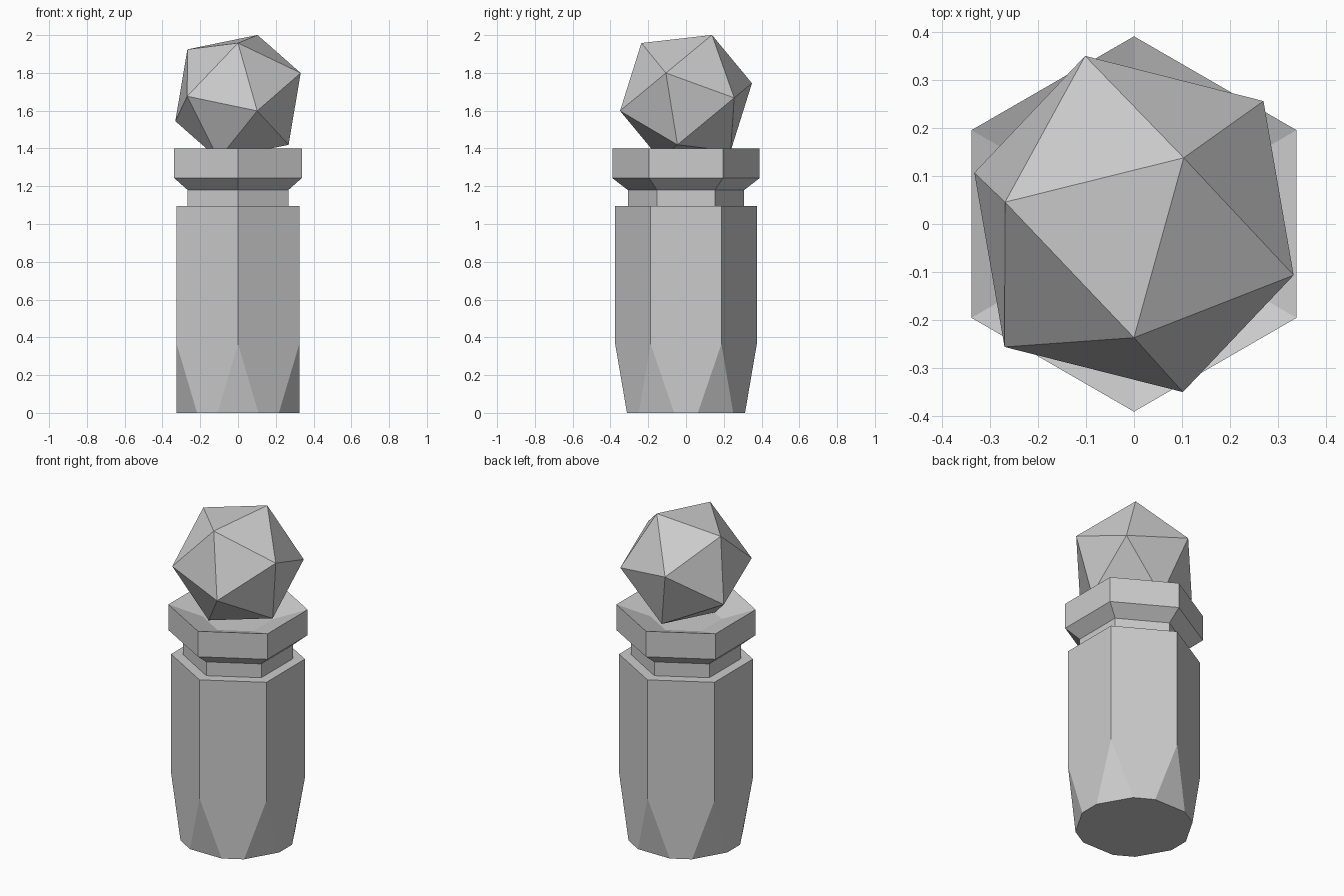
import bpy, bmesh
from math import cos, sin, pi
from mathutils import Vector, Matrix

if "Cube" in bpy.data.objects:
    bpy.data.objects.remove(bpy.data.objects["Cube"])


def finish(name, bm):
    bmesh.ops.recalc_face_normals(bm, faces=bm.faces)
    mesh = bpy.data.meshes.new(name)
    bm.to_mesh(mesh)
    bm.free()
    obj = bpy.data.objects.new(name, mesh)
    bpy.context.collection.objects.link(obj)
    return obj


def hexagon(radius, z):
    return [Vector((radius * cos(pi / 6 + i * pi / 3),
                    radius * sin(pi / 6 + i * pi / 3), z)) for i in range(6)]


def hex_stack(name, profile):
    # Six-sided solid through (radius, height) rings
    bm = bmesh.new()
    rings = [[bm.verts.new(p) for p in hexagon(r, z)] for r, z in profile]
    for a, b in zip(rings, rings[1:]):
        for i in range(6):
            j = (i + 1) % 6
            bm.faces.new((a[i], a[j], b[j], b[i]))
    bm.faces.new(rings[0][::-1])
    bm.faces.new(rings[-1])
    return finish(name, bm)


# Post: hexagonal prism whose corners are cut away towards a 12-sided foot
bm = bmesh.new()
R = 0.375
top = [bm.verts.new(p) for p in hexagon(R, 1.095)]
mid = [bm.verts.new(p) for p in hexagon(R, 0.365)]
base = hexagon(R, 0)
before = [bm.verts.new(base[i].lerp(base[i - 1], 1 / 3)) for i in range(6)]
after = [bm.verts.new(base[i].lerp(base[(i + 1) % 6], 1 / 3)) for i in range(6)]
for i in range(6):
    j = (i + 1) % 6
    bm.faces.new((after[i], before[j], mid[j], top[j], top[i], mid[i]))
    bm.faces.new((before[i], after[i], mid[i]))
bm.faces.new(top)
bm.faces.new([v for i in range(6) for v in (before[i], after[i])][::-1])
finish("post", bm)

# Neck, flared collar and dished top
hex_stack("neck_and_collar", [(0.308, 1.095), (0.308, 1.18), (0.39, 1.243),
                              (0.39, 1.40), (0.20, 1.335)])

# Finial: tilted icosahedron resting in the dish
z_axis = Vector((0.103, 0.137, 0.3275)).normalized()
corner = Vector((0.333, -0.107, 0.1275))
x_axis = (corner - z_axis * corner.dot(z_axis)).normalized()
y_axis = z_axis.cross(x_axis)
tilt = Matrix((x_axis, y_axis, z_axis)).transposed().to_4x4()
bm = bmesh.new()
bmesh.ops.create_icosphere(bm, subdivisions=1, radius=0.371,
                           matrix=Matrix.Translation((0, 0, 1.672)) @ tilt)
# Keep the corner pointing along the measured direction
target = Vector((0, 0, 1.672)) + corner
if min((v.co - target).length for v in bm.verts) > 0.1:
    bmesh.ops.rotate(bm, verts=bm.verts, cent=(0, 0, 1.672),
                     matrix=Matrix.Rotation(pi / 5, 3, z_axis))
finish("finial", bm)
